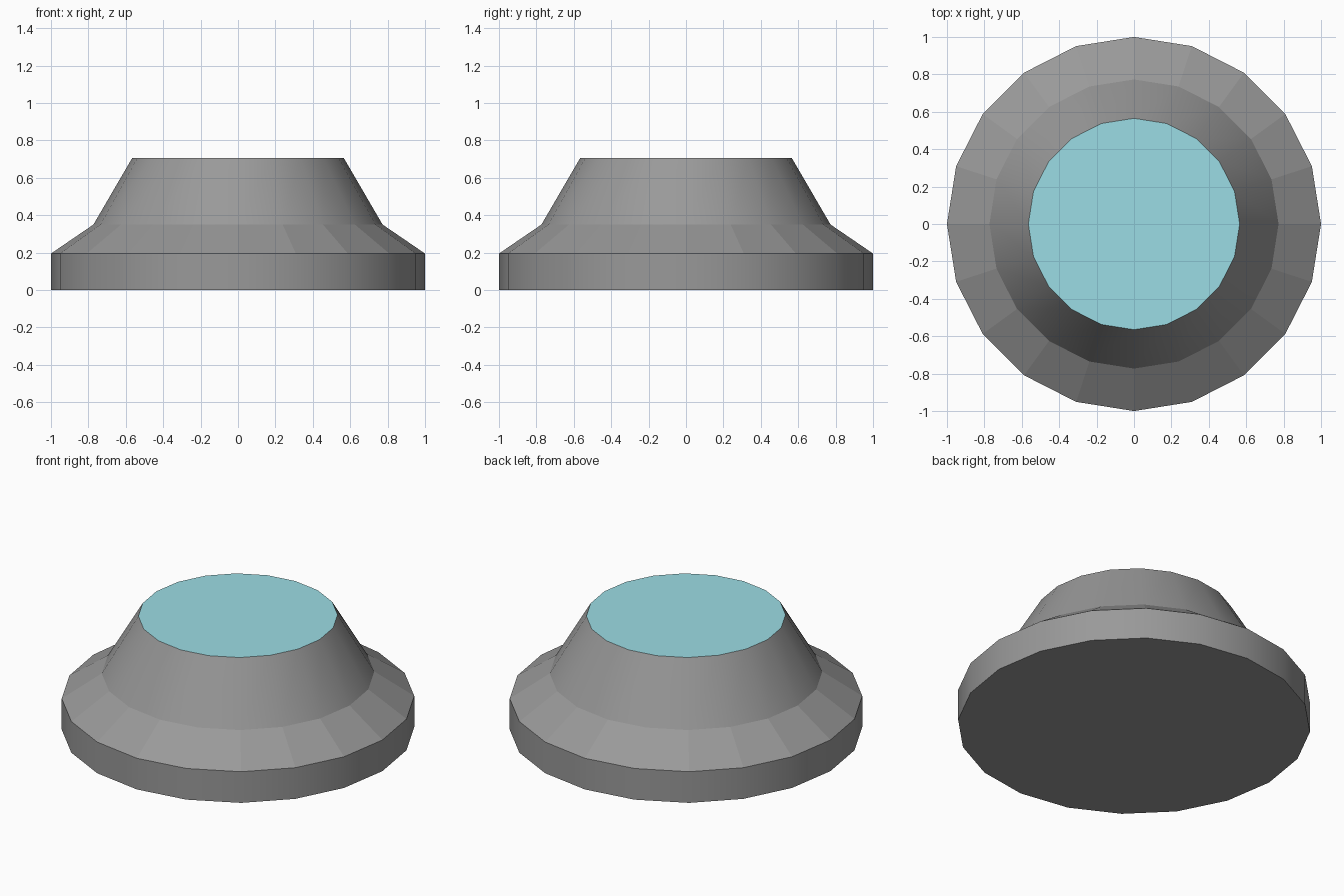
import bpy, bmesh
from math import cos, sin, tau

if "Cube" in bpy.data.objects:
    bpy.data.objects.remove(bpy.data.objects["Cube"])

SIDES = 20


def ring(bm, radius, z):
    return [bm.verts.new((radius * cos(tau * i / SIDES), radius * sin(tau * i / SIDES), z))
            for i in range(SIDES)]


def bridge(bm, low, high, smooth):
    for i in range(SIDES):
        j = (i + 1) % SIDES
        bm.faces.new((low[i], low[j], high[j], high[i])).smooth = smooth


def finish(bm, name, color_name, color):
    mesh = bpy.data.meshes.new(name)
    bm.to_mesh(mesh)
    bm.free()
    mat = bpy.data.materials.new(color_name)
    mat.diffuse_color = (*color, 1)
    mat.use_nodes = True
    mat.node_tree.nodes["Principled BSDF"].inputs["Base Color"].default_value = mat.diffuse_color
    mesh.materials.append(mat)
    obj = bpy.data.objects.new(name, mesh)
    bpy.context.collection.objects.link(obj)


# Stepped body: smooth rim wall, faceted shoulder, smooth cone
bm = bmesh.new()
rings = [ring(bm, r, z) for r, z in ((1, 0), (1, 0.195), (0.773, 0.35), (0.565, 0.707))]
for low, high, smooth in zip(rings, rings[1:], (True, False, True)):
    bridge(bm, low, high, smooth)
bm.faces.new(rings[0][::-1])
finish(bm, "body", "dark_grey", (0.32, 0.32, 0.32))

# Coloured flat top closing the cone
bm = bmesh.new()
bm.faces.new(ring(bm, 0.565, 0.707))
finish(bm, "top_panel", "pale_teal", (0.33, 0.72, 0.78))
